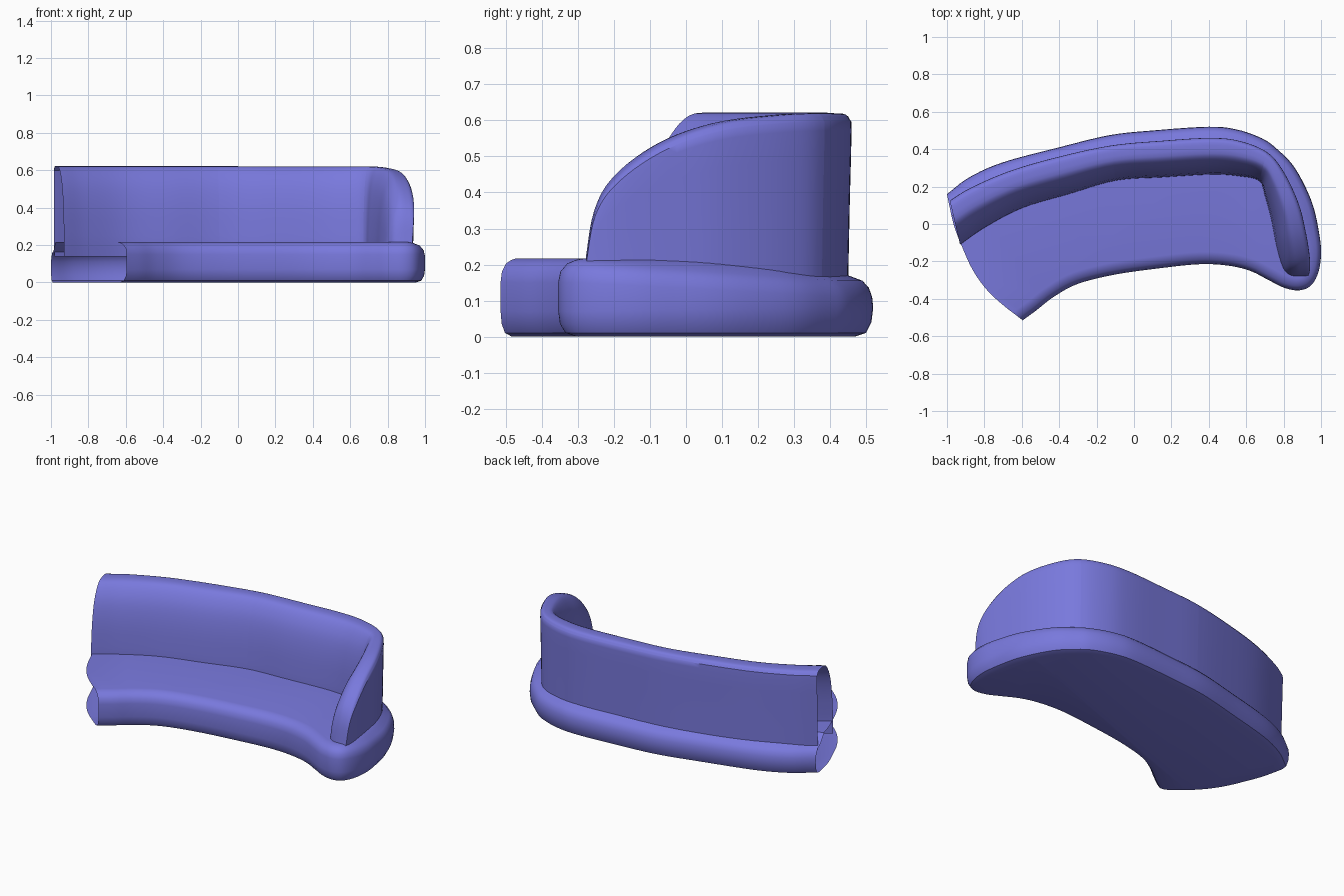
import bpy, bmesh, math
from mathutils import Vector

if "Cube" in bpy.data.objects:
    bpy.data.objects.remove(bpy.data.objects["Cube"])

fabric = bpy.data.materials.new("periwinkle_fabric")
fabric.diffuse_color = (0.19, 0.19, 0.72, 1)
fabric.use_nodes = True
fabric.node_tree.nodes["Principled BSDF"].inputs["Base Color"].default_value = fabric.diffuse_color


def smooth_path(pts, n):
    """Catmull-Rom through tuples of any length, n steps per span."""
    P = [Vector(p) for p in pts]
    P = [2 * P[0] - P[1]] + P + [2 * P[-1] - P[-2]]
    out = []
    for i in range(1, len(P) - 2):
        a, b, c, d = P[i - 1:i + 3]
        for k in range(n):
            t = k / n
            out.append(0.5 * (2 * b + (c - a) * t + (2 * a - 5 * b + 4 * c - d) * t * t
                              + (3 * b - a - 3 * c + d) * t ** 3))
    return out + [P[-2]]


def lerp(a, b, t):
    return a + (b - a) * t


def loft(name, rows, caps=None):
    """Skin rows of points; caps adds extra edge points to close first and last row."""
    bm = bmesh.new()
    grid = [[bm.verts.new(p) for p in row] for row in rows]
    for r0, r1 in zip(grid, grid[1:]):
        for i in range(len(r0) - 1):
            bm.faces.new((r0[i], r0[i + 1], r1[i + 1], r1[i]))
    if caps:
        for row, extra in zip((grid[0], grid[-1]), caps):
            bm.faces.new(row + [bm.verts.new(p) for p in extra])
    bmesh.ops.recalc_face_normals(bm, faces=bm.faces)
    me = bpy.data.meshes.new(name)
    bm.to_mesh(me)
    bm.free()
    me.materials.append(fabric)
    ob = bpy.data.objects.new(name, me)
    bpy.context.collection.objects.link(ob)
    bpy.ops.object.select_all(action='DESELECT')
    ob.select_set(True)
    bpy.context.view_layer.objects.active = ob
    bpy.ops.object.shade_smooth_by_angle(angle=math.radians(40))
    return ob


# Seat base: outline from the back-left corner around the arm to the front-left corner
outer = [(-1, .16), (-.88, .25), (-.7, .33), (-.4, .41), (-.13, .475), (.1, .5), (.4, .52),
         (.55, .505), (.68, .46), (.76, .405), (.86, .30), (.95, .12), (.99, -.05), (1, -.16),
         (.985, -.26), (.945, -.33), (.88, -.355)]
front = [(.8, -.34), (.72, -.3), (.62, -.25), (.5, -.222), (.35, -.215), (.15, -.235),
         (-.1, -.27), (-.3, -.32), (-.43, -.39), (-.52, -.46), (-.595, -.515)]
end = [(-.595, -.515), (-.68, -.45), (-.78, -.36), (-.86, -.25), (-.92, -.12), (-.965, 0), (-1, .16)]
STEP = 5
line = smooth_path(outer + front, STEP)
split = (len(outer) - 1) * STEP

# Edge roundings as (inset, z): crisp at the front, lower and softer behind the back
front_edge = [(.05, 0), (.02, .01), (.005, .035), (0, .07), (0, .15), (.006, .18),
              (.025, .203), (.05, .213), (.065, .216)]
rear_edge = [(.05, 0), (.02, .01), (.005, .04), (0, .08), (.003, .11), (.012, .135),
             (.03, .155), (.07, .17), (.12, .216)]
rows = []
for (fi, fz), (ri, rz) in zip(front_edge, rear_edge):
    row = []
    for i, p in enumerate(line):
        t = line[min(i + 1, len(line) - 1)] - line[max(i - 1, 0)]
        n = Vector((t.y, -t.x)).normalized()
        if i == 0:
            n = Vector((.2, -.98))
        elif i == len(line) - 1:
            n = Vector((-.79, .61))
        w = 0 if i > split else 1 if p.x < .7 else max(0, min(1, (p.y + .3) / .75))
        q = p + n * lerp(fi, ri, w)
        row.append((q.x, q.y, lerp(fz, rz, w)))
    rows.append(row)
# the left end stays open; its curve closes only the top and bottom faces
curve = smooth_path(end, 4)[4:-4]
trim = [p for p in curve if (p - Vector(end[-1])).length > .14]
loft("seat_base", rows, [[(p.x, p.y, 0) for p in curve], [(p.x, p.y, .216) for p in trim]])

# Backrest and arm: stations of outer x, y, inner x, y, top height
stations = [(-.985, .125, -.93, -.11, .622), (-.87, .195, -.8, -.02, .622),
            (-.66, .285, -.6, .085, .622), (-.4, .36, -.35, .16, .622),
            (-.12, .42, -.10, .232, .622), (.15, .445, .15, .25, .62), (.4, .46, .42, .265, .62),
            (.56, .445, .57, .255, .62), (.71, .385, .67, .23, .62), (.80, .28, .70, .15, .615),
            (.88, .11, .735, .02, .594), (.92, -.05, .76, -.11, .54), (.94, -.18, .79, -.22, .45),
            (.94, -.25, .815, -.262, .35), (.93, -.28, .85, -.285, .19)]
section = [(.05, 0), (.025, .5), (0, .9), (.02, .96), (.08, .992), (.2, 1), (.43, .995),
           (.56, .96), (.67, .9), (.78, .81), (.87, .68), (.94, .5), (.98, .3), (1, .16), (1, 0)]
section = smooth_path(section, 2)
BOTTOM = .14
skin = []
for ox, oy, ix, iy, top in smooth_path(stations, 6):
    skin.append([(lerp(ox, ix, u), lerp(oy, iy, u), lerp(BOTTOM, top, h)) for u, h in section])

# Three upholstered panels meeting at seams
for name, a, b in (("back_left", 0, 24), ("back_right", 24, 48), ("arm_right", 48, 84)):
    loft(name, skin[a:b + 1])
